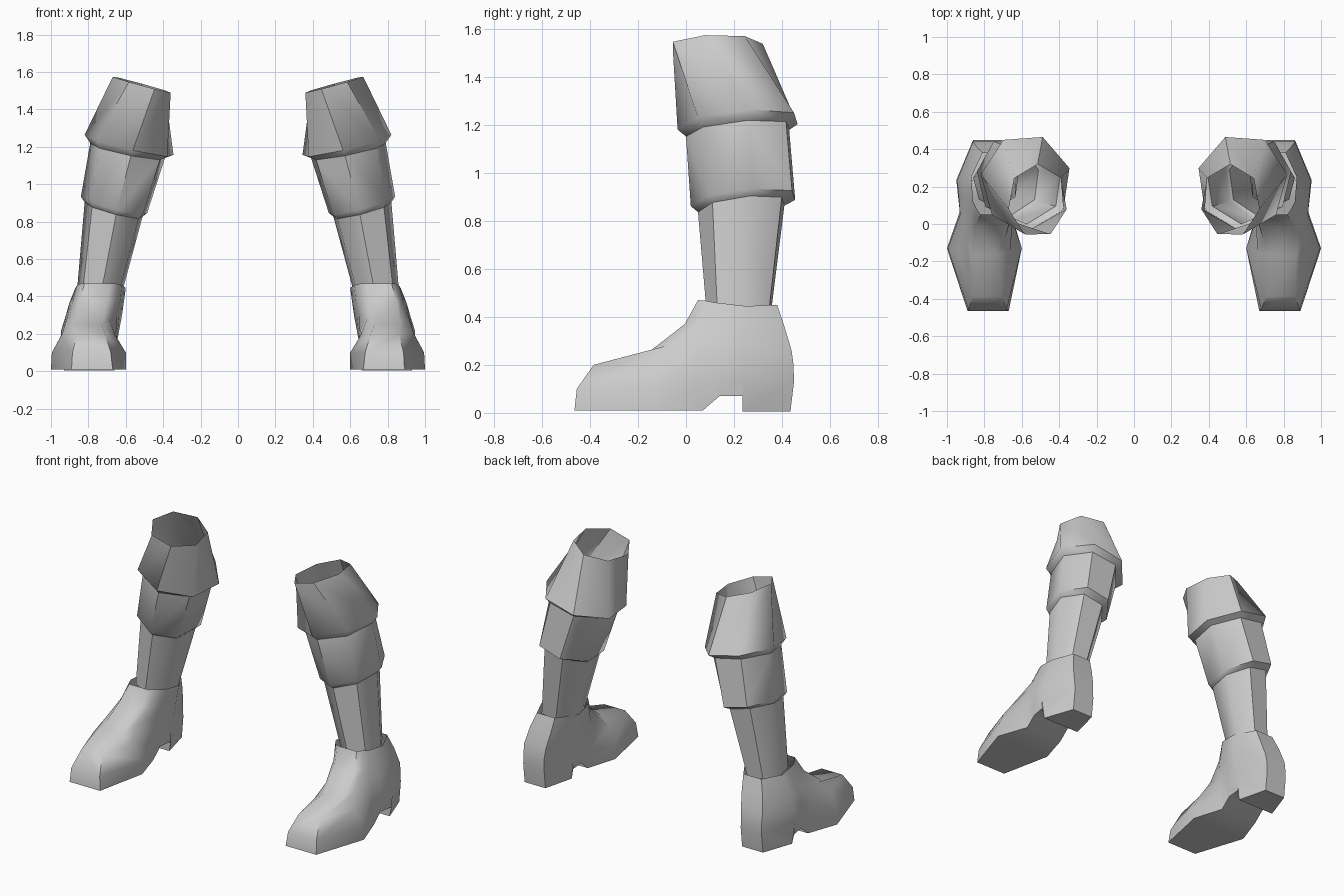
import bpy, bmesh, math
from mathutils import Vector

if "Cube" in bpy.data.objects:
    bpy.data.objects.remove(bpy.data.objects["Cube"])

grey = bpy.data.materials.new("grey leather")
grey.diffuse_color = (0.6, 0.6, 0.6, 1)
grey.use_nodes = True
grey.node_tree.nodes["Principled BSDF"].inputs["Base Color"].default_value = grey.diffuse_color
SIDES = 7


def make_pair(name, rings, caps=()):
    """Loft closed rings (equal point counts) and build the part for both legs."""
    for side, s in (("left", 1), ("right", -1)):
        bm = bmesh.new()
        grid = [[bm.verts.new((s * p[0], p[1], p[2])) for p in r] for r in rings]
        n = len(rings[0])
        for a, b in zip(grid, grid[1:]):
            for i in range(n):
                j = (i + 1) % n
                bm.faces.new((a[i], a[j], b[j], b[i]))
        for idx in caps:
            bm.faces.new([grid[0][i] for i in idx])
        bmesh.ops.remove_doubles(bm, verts=bm.verts, dist=0.0005)
        bmesh.ops.dissolve_degenerate(bm, edges=bm.edges, dist=0.0005)
        bmesh.ops.recalc_face_normals(bm, faces=bm.faces)
        # open tubes: make sure the side walls face outward
        c = sum((v.co for v in bm.verts), Vector()) / len(bm.verts)
        if sum((f.calc_center_median() - c).dot(f.normal) * f.calc_area() for f in bm.faces) < 0:
            bmesh.ops.reverse_faces(bm, faces=bm.faces)
        me = bpy.data.meshes.new(f"{side}_{name}")
        bm.to_mesh(me)
        bm.free()
        me.materials.append(grey)
        ob = bpy.data.objects.new(f"{side}_{name}", me)
        bpy.context.collection.objects.link(ob)
        bpy.ops.object.select_all(action='DESELECT')
        ob.select_set(True)
        bpy.context.view_layer.objects.active = ob
        bpy.ops.object.shade_smooth_by_angle(angle=math.radians(50))


def ring(x0, x1, y0, y1, z0, z1, sy=0.0, phase=9):
    """Tilted seven-sided ring fitted to a box; z0 / z1 are heights at x0 / x1."""
    pts = [(math.cos(a), math.sin(a)) for a in
           (math.radians(phase) + k * math.tau / SIDES for k in range(SIDES))]
    xs, ys = zip(*pts)
    out = []
    for px, py in pts:
        u = (px - min(xs)) / (max(xs) - min(xs))
        v = (py - min(ys)) / (max(ys) - min(ys))
        out.append((x0 + u * (x1 - x0), y0 + v * (y1 - y0),
                    z0 + u * (z1 - z0) + sy * (v - 0.5)))
    return out


# Leg: flared cuff, calf band and lower shaft, each with its step underneath
cuff_top = ring(.36, .67, -.055, .32, 1.49, 1.575, 0.01, -13)
cuff_low = ring(.345, .82, -.035, .465, 1.15, 1.26, .04)
band_top = ring(.39, .79, 0, .43, 1.135, 1.215, .04)
band_low = ring(.485, .84, .02, .455, .84, .93, .04)
shaft_top = ring(.51, .82, .05, .41, .82, .90, .04)
shaft_low = ring(.62, .86, .085, .355, .42, .44)
make_pair("cuff", [cuff_top, cuff_low, band_top])
make_pair("calf_band", [band_top, band_low, shaft_top])
make_pair("lower_shaft", [shaft_top, shaft_low])

# Boot: stations from toe to heel as (y, z, inner x, outer x)
sole = [(-.465, .01, .67, .89), (-.13, .01, .60, 1.0), (.07, .01, .66, .93),
        (.14, .07, .66, .93), (.235, .07, .65, .945), (.235, .005, .66, .93),
        (.435, .005, .71, .86)]
# upper layers: toe, ball, waist, heel front, heel back
upper = [
    [(-.455, .10, .68, .885), (-.13, .10, .60, .995), (.05, .12, .66, .93),
     (.235, .14, .65, .95), (.45, .13, .71, .86)],
    [(-.385, .20, .71, .86), (-.15, .20, .66, .94), (.05, .22, .65, .93),
     (.235, .22, .635, .945), (.448, .20, .71, .86)],
    [(-.16, .25, .73, .87), (-.08, .28, .69, .90), (.05, .30, .65, .91),
     (.24, .30, .62, .92), (.44, .26, .705, .86)],
    [(-.005, .37, .70, .85), (.04, .37, .66, .87), (.09, .37, .63, .885),
     (.24, .37, .61, .90), (.41, .36, .69, .84)],
    [(.05, .47, .68, .82), (.08, .468, .65, .84), (.12, .46, .62, .86),
     (.25, .445, .60, .87), (.38, .45, .68, .81)],
]


def boot_ring(st):
    return ([(x1, y, z) for y, z, x0, x1 in st] +
            [(x0, y, z) for y, z, x0, x1 in reversed(st)])


layers = [sole]
for toe, ball, waist, heel, back in upper:
    arch = tuple((a + b) / 2 for a, b in zip(waist, heel))
    layers.append([toe, ball, waist, arch, heel, heel, back])
n = len(sole)
# underside strips, including the raised arch in front of the heel
strips = [(i, i + 1, 2 * n - 2 - i, 2 * n - 1 - i) for i in range(n - 1)]
make_pair("boot", [boot_ring(l) for l in layers], strips)
